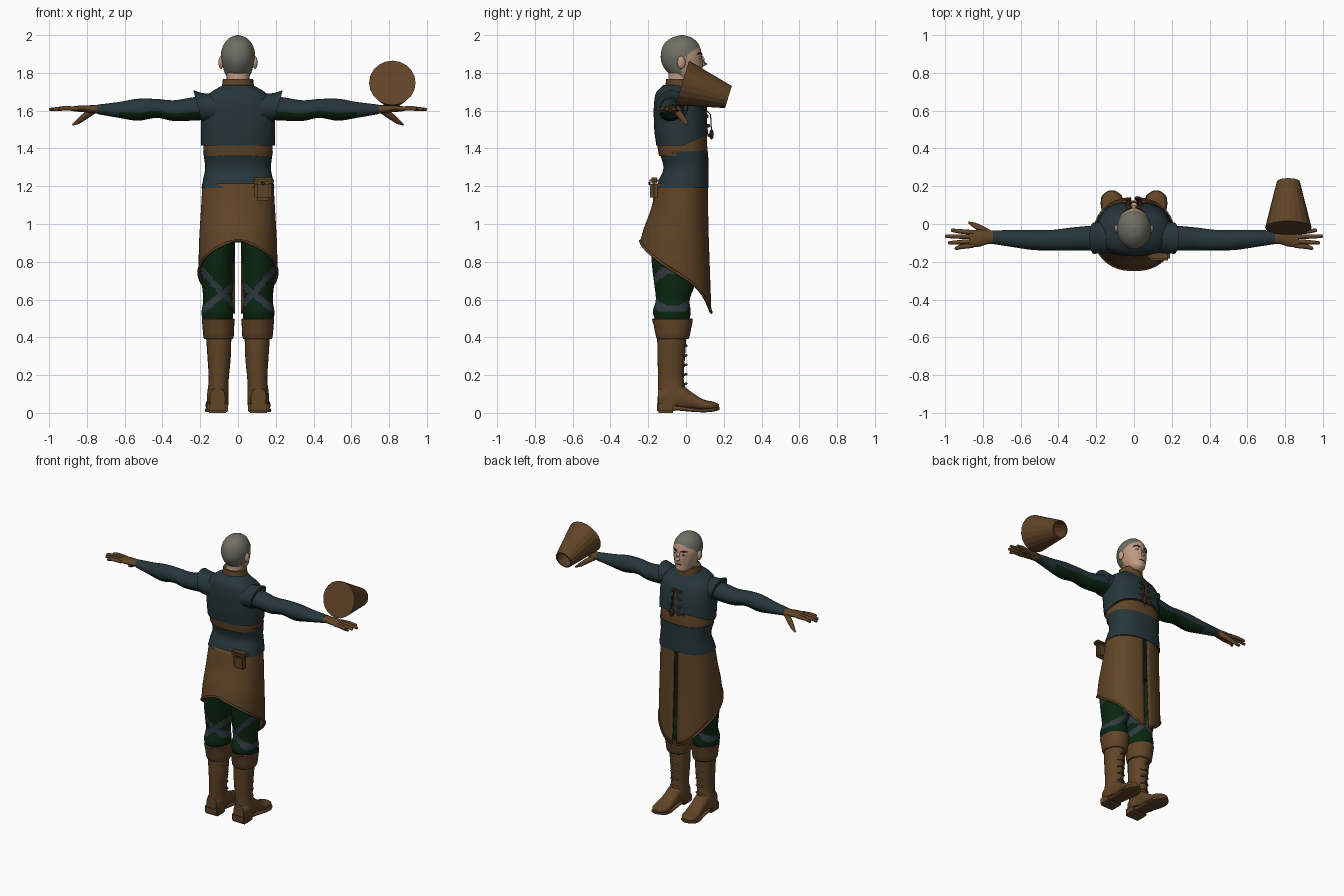
import bpy, bmesh
from math import sin, cos, pi, radians, copysign
from mathutils import Vector

cube = bpy.data.objects.get("Cube")
if cube:
    bpy.data.objects.remove(cube)


def material(name, *rgb):
    mat = bpy.data.materials.new(name)
    mat.use_nodes = True
    mat.diffuse_color = (*rgb, 1)
    bsdf = mat.node_tree.nodes["Principled BSDF"]
    bsdf.inputs["Base Color"].default_value = (*rgb, 1)
    bsdf.inputs["Roughness"].default_value = 0.8
    return mat


leather = material("brown leather", .118, .058, .02)
teal = material("dark teal cloth", .019, .037, .044)
green = material("dark green cloth", .003, .02, .006)
slate = material("slate patch", .03, .042, .055)
grey = material("cropped grey hair", .16, .16, .13)
skin = material("skin", .52, .32, .22)
dark = material("dark brown", .03, .016, .01)
white = material("eye white", .6, .58, .52)
smooth_parts = []


def finish(name, bm, mats, paint=None, smooth=True):
    bmesh.ops.recalc_face_normals(bm, faces=bm.faces)
    if paint:
        for f in bm.faces:
            f.material_index = paint(f.calc_center_median(), f.normal)
    mesh = bpy.data.meshes.new(name)
    bm.to_mesh(mesh)
    bm.free()
    obj = bpy.data.objects.new(name, mesh)
    bpy.context.collection.objects.link(obj)
    for m in mats:
        mesh.materials.append(m)
    if smooth:
        smooth_parts.append(obj)
    return obj


def spline(rings, sub):
    """Smoothly resample rows of numbers."""
    out = []
    for i in range(len(rings) - 1):
        p = [rings[min(max(i + k, 0), len(rings) - 1)] for k in (-1, 0, 1, 2)]
        for s in range(sub):
            t = s / sub
            if sub == 1:
                out.append(p[1])
                continue
            out.append([b + t / 2 * (c - a + t * (2*a - 5*b + 4*c - d + t * (3*(b - c) + d - a)))
                        for a, b, c, d in zip(*p)])
    return out + [rings[-1]]


def loft(name, mats, rings, axis="z", n=24, sub=4, side=1, power=2, gap=0,
         cap=True, warp=None, paint=None, smooth=True):
    """Rings are (station, centre a, centre b, radius a, radius b)."""
    bm = bmesh.new()
    rows = []
    for t, ca, cb, ra, rb in spline(rings, sub):
        row = []
        for k in range(n + bool(gap)):
            ang = pi / 2 + gap + (2 * pi - 2 * gap) * k / n
            a, b = [copysign(abs(v) ** (2 / power), v) for v in (cos(ang), sin(ang))]
            a, b = ca + ra * a, cb + rb * b
            co = {"z": (a, b, t), "x": (t, a, b), "y": (a, t, b)}[axis]
            co = Vector(warp(*co) if warp else co)
            co.x *= side
            row.append(bm.verts.new(co))
        rows.append(row)
    for r, q in zip(rows, rows[1:]):
        for k in range(n):
            j = (k + 1) % len(r)
            bm.faces.new((r[k], r[j], q[j], q[k]))
    if cap and not gap:
        bm.faces.new(rows[0])
        bm.faces.new(rows[-1])
    return finish(name, bm, mats, paint, smooth)


def tube(name, mat, points, radii, side=1, n=10):
    """Round tube through points, one radius per point."""
    pts = [Vector((x * side, y, z)) for x, y, z in points]
    bm = bmesh.new()
    rows = []
    for i, p in enumerate(pts):
        d = pts[min(i + 1, len(pts) - 1)] - pts[max(i - 1, 0)]
        q = d.to_track_quat("Z", "Y")
        rows.append([bm.verts.new(p + q @ Vector((cos(2*pi*k/n), sin(2*pi*k/n), 0)) * radii[i])
                     for k in range(n)])
    for r, s in zip(rows, rows[1:]):
        for k in range(n):
            bm.faces.new((r[k], r[(k+1) % n], s[(k+1) % n], s[k]))
    bm.faces.new(rows[0])
    bm.faces.new(rows[-1])
    return finish(name, bm, [mat])


def ball(name, mat, loc, size):
    bm = bmesh.new()
    bmesh.ops.create_uvsphere(bm, u_segments=14, v_segments=10, radius=1)
    bmesh.ops.scale(bm, vec=size, verts=bm.verts)
    bmesh.ops.translate(bm, vec=loc, verts=bm.verts)
    return finish(name, bm, [mat])


def box(name, mat, loc, size, bevel=.006):
    bm = bmesh.new()
    bmesh.ops.create_cube(bm, size=1)
    bmesh.ops.scale(bm, vec=size, verts=bm.verts)
    bmesh.ops.translate(bm, vec=loc, verts=bm.verts)
    bmesh.ops.bevel(bm, geom=bm.edges[:], offset=bevel, segments=2, affect="EDGES")
    return finish(name, bm, [mat])


# Head: hair behind the ears and above the forehead
def hair(c, normal):
    return int(c.z > 1.785 and c.y < -.025 + max(0, c.z - 1.87) * 1.3)


loft("head", [skin, grey],
     [(1.745, 0, .035, .025, .03), (1.765, 0, .02, .05, .065), (1.8, 0, -.005, .07, .09),
      (1.85, 0, -.02, .084, .108), (1.9, 0, -.025, .09, .108), (1.95, 0, -.025, .076, .093),
      (1.985, 0, -.022, .045, .055), (2, 0, -.02, .006, .008)],
     n=40, sub=8, paint=hair)
loft("neck", [skin], [(1.68, 0, -.045, .07, .065), (1.75, 0, -.035, .06, .06), (1.82, 0, -.03, .062, .062)])
tube("nose", skin, [(0, .076, 1.895), (0, .09, 1.87), (0, .1, 1.85), (0, .083, 1.838)], [.007, .011, .016, .008])
ball("mouth", dark, (0, .081, 1.806), (.022, .007, .004))
for s in (1, -1):
    ball("ear", skin, (.09 * s, -.025, 1.855), (.014, .022, .034))
    ball("eye", white, (.034 * s, .073, 1.88), (.015, .008, .007))
    ball("pupil", dark, (.034 * s, .08, 1.88), (.005, .003, .006))
    tube("eyebrow", dark, [(.014, .084, 1.897), (.035, .078, 1.905), (.058, .06, 1.9)], [.003, .005, .002], s)

# Torso: under layer, vest with raised front hem, tunic and collar
loft("chest_strap", [leather], [(1.36, 0, -.015, .18, .128), (1.42, 0, -.02, .184, .132), (1.52, 0, -.028, .18, .13)], power=2.4)


def raise_front(x, y, z):
    return x, y, z + max(0, y + .02) * max(0, 1.6 - z) * 2.4


loft("vest", [teal],
     [(1.415, 0, -.02, .196, .137), (1.5, 0, -.028, .197, .14), (1.6, 0, -.035, .195, .136),
      (1.66, 0, -.045, .18, .122), (1.7, 0, -.055, .14, .1), (1.735, 0, -.045, .08, .075)],
     n=32, power=2.4, warp=raise_front)
loft("tunic_waist", [teal],
     [(1.19, 0, -.018, .193, .138), (1.24, 0, -.01, .184, .13), (1.3, 0, 0, .174, .119), (1.385, 0, -.013, .185, .13)],
     n=32, power=2.4)
loft("collar", [leather], [(1.695, 0, -.042, .105, .085), (1.73, 0, -.035, .086, .076), (1.768, 0, -.033, .08, .072)])

# Front closures and hanging charm
for i in range(4):
    z = 1.47 + i * .05
    y = .116 - i * .008
    box("closure_bar", leather, (0, y, z), (.14 - i * .015, .016, .015))
    for s in (1, -1):
        ball("toggle", dark, (.03 * s, y + .01, z), (.012, .01, .01))
box("placket", leather, (0, .106, 1.54), (.025, .012, .2))
tube("charm_cord", dark, [(.02, .1, 1.61), (.02, .13, 1.58), (.02, .135, 1.49)], [.003] * 3)
ball("charm", dark, (.02, .135, 1.475), (.018, .012, .028))

# Skirt with a slanted hem and a front slit
SKIRT = [(0, 0, -.018, .188, .134), (.35, 0, -.033, .198, .152), (.7, 0, -.048, .207, .175), (1, 0, -.054, .208, .189)]


def hem(x, y, v):
    f = min(max((y + .242) / .377, 0), 1)
    low = .91 - .27 * f ** .7 - .11 * f ** 8
    return x, y, 1.215 + (low - 1.215) * v


skirt = loft("skirt", [leather], SKIRT, n=56, power=2.2, gap=.06, warp=hem)
thick = skirt.modifiers.new("thickness", "SOLIDIFY")
thick.thickness = .01
thick.offset = -1
edge = [v.co.copy() for v in skirt.data.vertices[-57:]]
tube("hem_trim", leather, edge, [.007] * len(edge), n=8)
loft("hips", [green], [(.92, 0, -.04, .16, .12), (1.05, 0, -.035, .175, .13), (1.2, 0, -.02, .175, .118)])

# Belt pouch
box("pouch", leather, (.132, -.17, 1.175), (.09, .04, .1), .014)
box("pouch_flap", leather, (.132, -.168, 1.23), (.115, .05, .032), .01)
ball("pouch_button", dark, (.132, -.193, 1.215), (.009, .006, .009))


# Cloth colour rules
def trouser_patch(c, n):
    u, v = abs(c.x) - .105, c.z - .66
    crossing = abs(v - u * 1.1) < .022 or abs(v + .05 + u * .8) < .022
    return int(crossing and .54 < c.z < .77)


def sleeve_lining(c, n):
    return int(n.z < -.15 and abs(c.x) < .62)


for s in (1, -1):
    # Arms and shoulder caps
    loft("sleeve", [teal, green],
         [(.13, -.075, 1.615, .065, .062), (.23, -.075, 1.61, .065, .062), (.34, -.08, 1.6, .06, .055),
          (.43, -.085, 1.612, .054, .05), (.53, -.085, 1.605, .053, .058), (.63, -.078, 1.604, .046, .042),
          (.745, -.07, 1.607, .036, .025)], axis="x", side=s, paint=sleeve_lining)
    loft("shoulder_cap", [teal],
         [(.1, -.065, 1.61, .09, .085), (.16, -.07, 1.615, .085, .077), (.212, -.075, 1.625, .083, .083)],
         axis="x", side=s, warp=lambda x, y, z: (x + (z - 1.62) * .28, y, z))

    # Gloved hands
    loft("palm", [leather],
         [(.725, -.07, 1.608, .035, .024), (.77, -.07, 1.608, .036, .021), (.82, -.075, 1.61, .045, .018),
          (.87, -.08, 1.61, .044, .014)], axis="x", side=s, n=16)
    for y, tip, length in ((-.045, -.033, .965), (-.068, -.065, .996), (-.092, -.1, .98), (-.113, -.13, .945)):
        tube("finger", leather, [(.85, y, 1.61), (.92, (y + tip) / 2, 1.613), (length, tip, 1.606), (length + .004, tip, 1.606)],
             [.013, .012, .009, .003], s)
    tube("thumb", leather, [(.765, -.05, 1.6), (.81, -.025, 1.57), (.85, -.003, 1.54), (.875, .008, 1.525)],
         [.018, .018, .013, .005], s)

    # Trousers tucked into boots
    loft("trouser_leg", [green, slate],
         [(.47, .108, -.07, .075, .08), (.53, .109, -.075, .084, .1), (.6, .107, -.07, .077, .09),
          (.68, .108, -.06, .083, .108), (.78, .11, -.055, .087, .125), (.88, .107, -.05, .09, .135),
          (1, .1, -.045, .085, .13)], n=44, sub=9, side=s, paint=trouser_patch)
    loft("boot_shaft", [leather],
         [(.04, .108, -.085, .058, .066), (.11, .106, -.075, .056, .074), (.18, .102, -.08, .053, .068),
          (.3, .1, -.078, .062, .073), (.43, .103, -.075, .068, .078)], side=s)
    loft("boot_cuff", [leather],
         [(.39, .103, -.07, .072, .08), (.4, .103, -.07, .08, .088), (.46, .104, -.07, .084, .1),
          (.495, .104, -.072, .087, .108), (.498, .104, -.072, .075, .095), (.47, .104, -.072, .07, .085)],
         side=s, sub=2)

    # Feet
    loft("boot_foot", [leather],
         [(-.148, .108, .08, .04, .05), (-.1, .108, .085, .056, .06), (-.03, .108, .085, .053, .066),
          (.03, .11, .064, .052, .045), (.09, .114, .042, .058, .03), (.145, .117, .037, .05, .022),
          (.175, .118, .035, .015, .01)], axis="y", side=s, power=2.3)
    loft("boot_sole", [leather],
         [(-.06, .108, .026, .045, .012), (.03, .111, .016, .052, .01), (.1, .115, .013, .061, .01),
          (.15, .117, .018, .052, .01), (.178, .118, .024, .015, .008)], axis="y", side=s, power=4)
    box("boot_heel", leather, (.108 * s, -.107, .03), (.11, .095, .06), .01)
    for z in (.15, .2, .25, .3, .35):
        tube("boot_lace", leather, [(.07, -.015, z), (.102, .001, z + .005), (.132, -.015, z)], [.005, .007, .005], s, 8)

# Tapered bucket tipped over the left hand, open at the narrow end
bucket = loft("bucket", [leather],
              [(0, 0, 0, .123, .123), (.256, 0, 0, .061, .061), (.256, 0, 0, .052, .052), (.02, 0, 0, .108, .108)],
              n=20, sub=1, smooth=False)
bucket.location = (.817, -.02, 1.747)
bucket.rotation_euler = Vector((0, .245, -.075)).to_track_quat("Z", "Y").to_euler()

# Soft shading with crisp edges
bpy.ops.object.select_all(action="DESELECT")
for obj in smooth_parts:
    obj.select_set(True)
bpy.context.view_layer.objects.active = smooth_parts[0]
bpy.ops.object.shade_smooth_by_angle(angle=radians(45))
